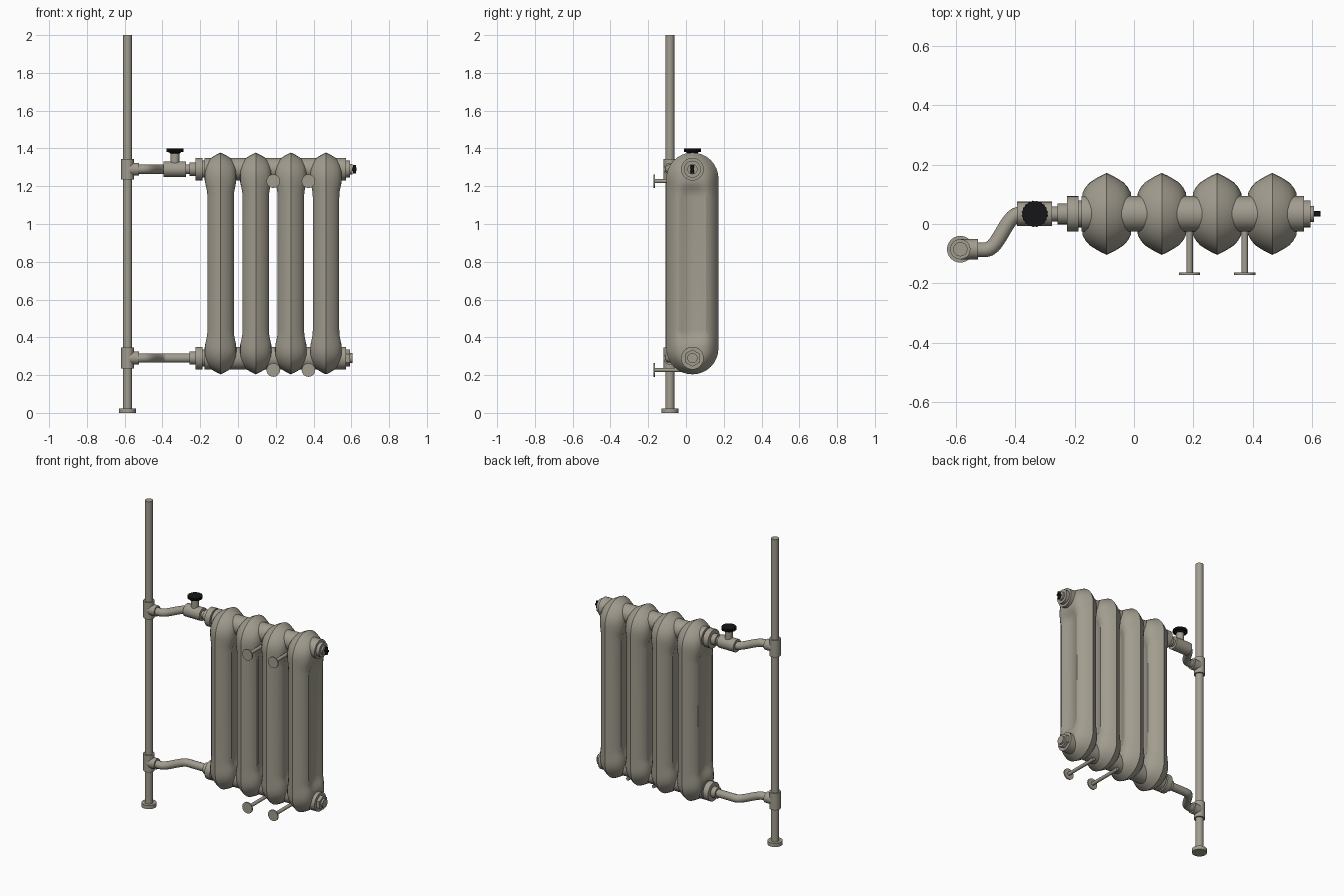
import bpy, bmesh, math
from mathutils import Vector

if "Cube" in bpy.data.objects:
    bpy.data.objects.remove(bpy.data.objects["Cube"])

def material(name, rgb):
    m = bpy.data.materials.new(name)
    m.diffuse_color = (*rgb, 1)
    m.use_nodes = True
    m.node_tree.nodes["Principled BSDF"].inputs["Base Color"].default_value = m.diffuse_color
    return m

PAINT = material("warm grey paint", (0.36, 0.335, 0.275))
BLACK = material("black plastic", (0.008, 0.008, 0.009))
RX, RY = -0.585, -0.085           # riser position
CY = 0.034                        # radiator centre depth
ZT, ZB = 1.29, 0.29               # upper and lower connection heights
SECTIONS = [-0.092, 0.094, 0.280, 0.466]

def finish(ob, name, mat, angle=32):
    ob.name = ob.data.name = name
    ob.data.materials.clear()
    ob.data.materials.append(mat)
    bpy.ops.object.select_all(action='DESELECT')
    ob.select_set(True)
    bpy.context.view_layer.objects.active = ob
    bpy.ops.object.shade_smooth_by_angle(angle=math.radians(angle))
    return ob

def from_bmesh(bm, name, mat):
    bmesh.ops.recalc_face_normals(bm, faces=bm.faces)
    me = bpy.data.meshes.new(name)
    bm.to_mesh(me)
    bm.free()
    ob = bpy.data.objects.new(name, me)
    bpy.context.collection.objects.link(ob)
    return finish(ob, name, mat)

def rod(name, a, b, r, mat=PAINT, sides=24, r2=None):
    """Cylinder or cone running from point a to point b."""
    a, b = Vector(a), Vector(b)
    d = b - a
    bpy.ops.mesh.primitive_cone_add(vertices=sides, radius1=r, radius2=r if r2 is None else r2,
                                    depth=d.length, location=(a + b) / 2,
                                    rotation=d.to_track_quat('Z', 'Y').to_euler())
    return finish(bpy.context.object, name, mat)

def xrod(name, x0, x1, r, z, **kw):
    return rod(name, (x0, CY, z), (x1, CY, z), r, **kw)

# Radiator section: nested stadium rings, ridged rim, fat heads, recessed sides
HALF, ARC_TOP, ARC_BOT = 0.138, 1.24, 0.342
# inset from the rim, half thickness at the heads, half thickness along the column
RINGS = [(0, 0, 0), (0.009, 0.019, 0.018), (0.018, 0.035, 0.033), (0.032, 0.057, 0.050),
         (0.048, 0.071, 0.063), (0.066, 0.081, 0.070), (0.085, 0.083, 0.066),
         (0.105, 0.083, 0.057), (0.138, 0.083, 0.054)]

def head_blend(z):
    t = min(max((abs(z - 0.79) - 0.36) / 0.08, 0), 1)
    return t * t * (3 - 2 * t)

def stadium(inset):
    r, n = HALF - inset, 16
    side = [1.222, 1.203, 1.185, 1.165, 1.14, 0.79, 0.44, 0.415, 0.397, 0.378, 0.36]
    top = [(r * math.cos(math.pi * i / n), ARC_TOP + r * math.sin(math.pi * i / n)) for i in range(n + 1)]
    bot = [(-r * math.cos(math.pi * i / n), ARC_BOT - r * math.sin(math.pi * i / n)) for i in range(n + 1)]
    return top + [(-r, z) for z in side] + bot + [(r, z) for z in reversed(side)]

def radiator_section(i, cx):
    bm = bmesh.new()
    for s in (-1, 1):
        rings = []
        for inset, head, col in RINGS:
            ring = []
            for y, z in stadium(inset):
                t = head_blend(z)
                ring.append(bm.verts.new((cx + s * (col + (head - col) * t), CY + y, z)))
            rings.append(ring)
        for a, b in zip(rings, rings[1:]):
            for k in range(len(a)):
                m = (k + 1) % len(a)
                bm.faces.new((a[k], a[m], b[m], b[k]))
    bmesh.ops.remove_doubles(bm, verts=bm.verts, dist=0.0003)
    from_bmesh(bm, f"radiator_section_{i}", PAINT)

for i, cx in enumerate(SECTIONS):
    radiator_section(i + 1, cx)

# Riser pipe with floor flange
rod("riser_pipe", (RX, RY, 0), (RX, RY, 2), 0.024)
rod("floor_flange", (RX, RY, 0), (RX, RY, 0.024), 0.045)

def branch_pipe(name, z):
    cu = bpy.data.curves.new(name, 'CURVE')
    cu.dimensions = '3D'
    cu.bevel_depth, cu.bevel_resolution, cu.resolution_u = 0.025, 5, 10
    cu.use_fill_caps = True
    sp = cu.splines.new('BEZIER')
    pts = [((-0.545, RY), 0.015), ((-0.50, RY - 0.002), 0.045), ((-0.385, CY), 0.045), ((-0.25, CY), 0.04)]
    sp.bezier_points.add(len(pts) - 1)
    for p, ((x, y), h) in zip(sp.bezier_points, pts):
        p.co = (x, y, z)
        p.handle_left, p.handle_right = (x - h, y, z), (x + h, y, z)
    ob = bpy.data.objects.new(name, cu)
    bpy.context.collection.objects.link(ob)
    bpy.ops.object.select_all(action='DESELECT')
    ob.select_set(True)
    bpy.context.view_layer.objects.active = ob
    bpy.ops.object.convert(target='MESH')
    finish(bpy.context.object, name, PAINT)

for tag, z in (("upper", ZT), ("lower", ZB)):
    # Tee fitting and curved branch
    rod(tag + "_tee_body", (RX, RY, z - 0.055), (RX, RY, z + 0.055), 0.034)
    rod(tag + "_tee_arm", (RX, RY, z), (-0.525, RY, z), 0.034)
    branch_pipe(tag + "_branch_pipe", z)
    # Inlet nut, collar and nipple
    xrod(tag + "_inlet_nut", -0.257, -0.22, 0.035, z)
    xrod(tag + "_inlet_collar", -0.225, -0.187, 0.06, z)
    xrod(tag + "_inlet_nipple", -0.19, -0.15, 0.045, z)
    # Hubs joining the sections
    xrod(tag + "_hub", -0.177, 0.572, 0.06, z, sides=32)
    # End plug
    hexa = xrod(tag + "_end_plug", 0.57, 0.594, 0.045, z, sides=24 if z == ZT else 6)
    xrod(tag + "_end_cap", 0.59, 0.606, 0.027, z)
    # Wall brackets
    for j in (1, 2):
        x = (SECTIONS[j] + SECTIONS[j + 1]) / 2
        rod(f"{tag}_bracket_rod_{j}", (x, -0.168, z - 0.063), (x, 0.07, z - 0.063), 0.011, sides=16)
        rod(f"{tag}_bracket_plate_{j}", (x, -0.172, z - 0.063), (x, -0.164, z - 0.063), 0.036)

# Valve with black hand wheel
VX = -0.334
xrod("valve_body", -0.394, -0.276, 0.041, ZT)
rod("valve_stem", (VX, CY, ZT), (VX, CY, 1.376), 0.024)
rod("hand_wheel_neck", (VX, CY, 1.374), (VX, CY, 1.384), 0.026, BLACK, r2=0.038)
bm = bmesh.new()
rim = [(VX + r * math.cos(a), CY + r * math.sin(a)) for k in range(40)
       for a, r in [(math.tau * k / 40, 0.045 if k % 2 else 0.042)]]
base = bm.faces.new([bm.verts.new((x, y, 1.382)) for x, y in rim])
ext = bmesh.ops.extrude_face_region(bm, geom=[base])["geom"]
bmesh.ops.translate(bm, verts=[v for v in ext if isinstance(v, bmesh.types.BMVert)], vec=(0, 0, 0.018))
if not base.is_valid or len(bm.faces) < 42:
    bm.faces.new([v for v in bm.verts if v.co.z < 1.39])
from_bmesh(bm, "hand_wheel", BLACK)

# Bleed valve key
xrod("bleed_pin", 0.60, 0.628, 0.009, ZT, mat=BLACK, sides=12)
rod("bleed_wing", (0.617, CY, ZT - 0.022), (0.617, CY, ZT + 0.022), 0.009, BLACK, sides=12)
